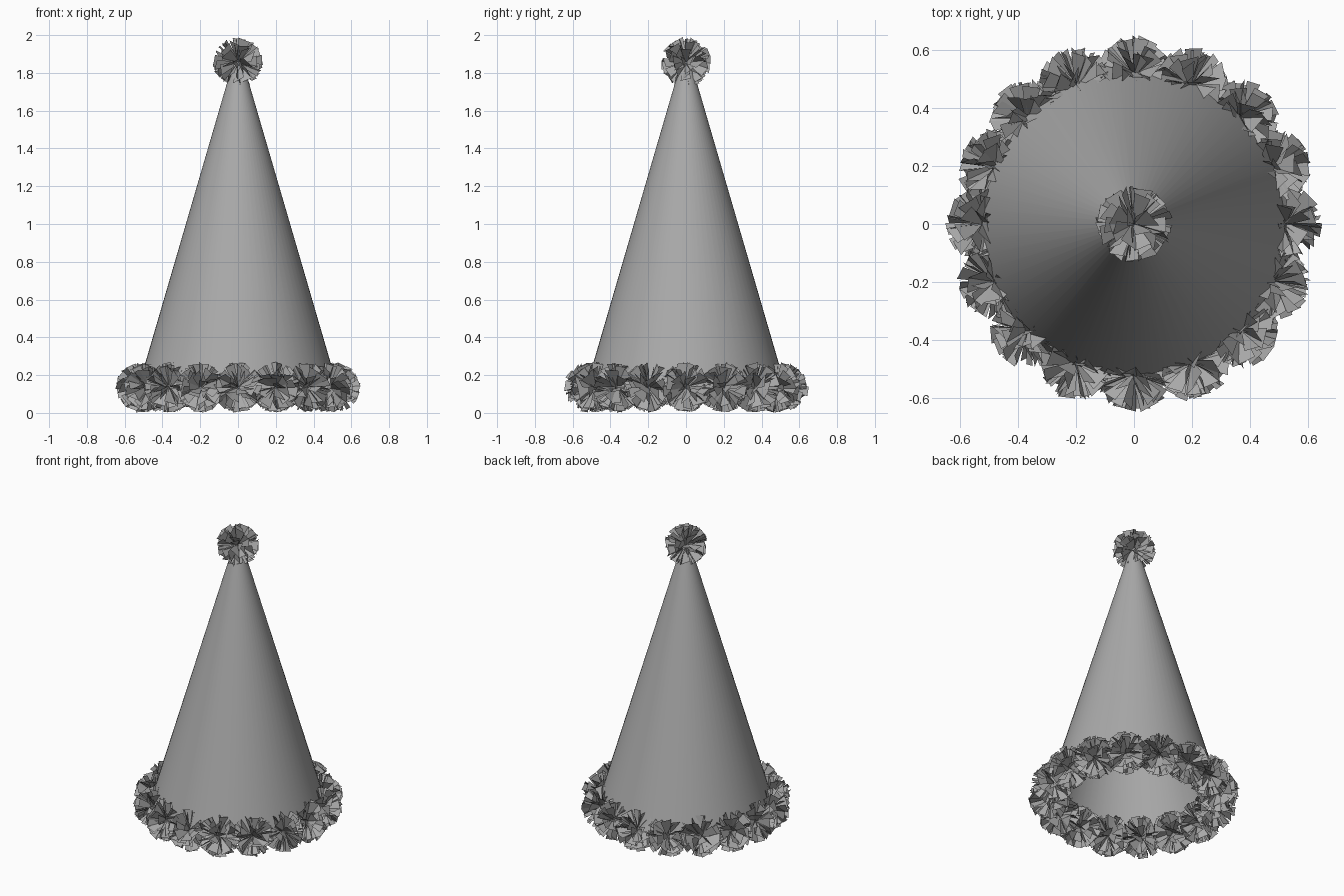
import bpy, bmesh, random
from math import pi, cos, sin
from mathutils import Vector

random.seed(4)
cube = bpy.data.objects.get("Cube")
if cube:
    bpy.data.objects.remove(cube)

SIDES = 64
POMS = 16
RING = 0.515
POM_RADIUS = 0.135


def material(name, value):
    m = bpy.data.materials.new(name)
    m.use_nodes = True
    color = (value, value, value, 1)
    m.diffuse_color = color
    m.node_tree.nodes["Principled BSDF"].inputs["Base Color"].default_value = color
    return m


paper = material("grey paper", 0.4)


def finish(name, bm):
    mesh = bpy.data.meshes.new(name)
    bm.to_mesh(mesh)
    bm.free()
    mesh.materials.append(paper)
    ob = bpy.data.objects.new(name, mesh)
    bpy.context.collection.objects.link(ob)
    return ob


# Open paper cone, smooth around its side
bm = bmesh.new()
bmesh.ops.create_cone(bm, cap_ends=False, segments=SIDES,
                      radius1=0.53, radius2=0.025, depth=1.73)
bmesh.ops.translate(bm, vec=(0, 0, 1.005), verts=bm.verts)
for f in bm.faces:
    f.smooth = True
finish("hat_cone", bm)


# Pompom: flat wedge-shaped paper strips radiating from one centre
def pompom_mesh(count=85):
    bm = bmesh.new()
    for i in range(count):
        # Evenly spread directions, jittered
        z = 1 - 2 * (i + 0.5) / count
        r = (1 - z * z) ** 0.5
        a = i * pi * (3 - 5 ** 0.5)
        out = Vector((r * cos(a), r * sin(a), z))
        out += Vector([random.uniform(-0.15, 0.15) for _ in range(3)])
        out.normalize()
        side = out.cross(Vector([random.gauss(0, 1) for _ in range(3)])).normalized()
        length = POM_RADIUS * random.uniform(0.88, 1.0)
        half = random.uniform(0.025, 0.038)
        skew = random.uniform(-0.008, 0.008)
        corners = [side * -0.008, side * 0.008,
                   out * (length + skew) + side * half,
                   out * (length - skew) - side * half]
        bm.faces.new([bm.verts.new(c) for c in corners])
    # Keep every strip inside the ball
    for v in bm.verts:
        if v.co.length > POM_RADIUS:
            v.co *= POM_RADIUS / v.co.length
    return bm


def pompom(name, place):
    bm = pompom_mesh()
    bmesh.ops.translate(bm, vec=place, verts=bm.verts)
    finish(name, bm)


# Ring of pompoms on the brim and one on the tip
for i in range(POMS):
    a = 2 * pi * i / POMS
    pompom("brim_pompom_%d" % (i + 1), (RING * cos(a), RING * sin(a), 0.145))
pompom("tip_pompom", (0, 0, 1.866))

# Rest the lowest strips on the ground
bpy.context.view_layer.update()
objects = [o for o in bpy.context.collection.objects
           if o.name.startswith(("hat_cone", "brim_pompom", "tip_pompom"))]
low = min(v.co.z for o in objects for v in o.data.vertices)
for o in objects:
    o.location.z -= low
